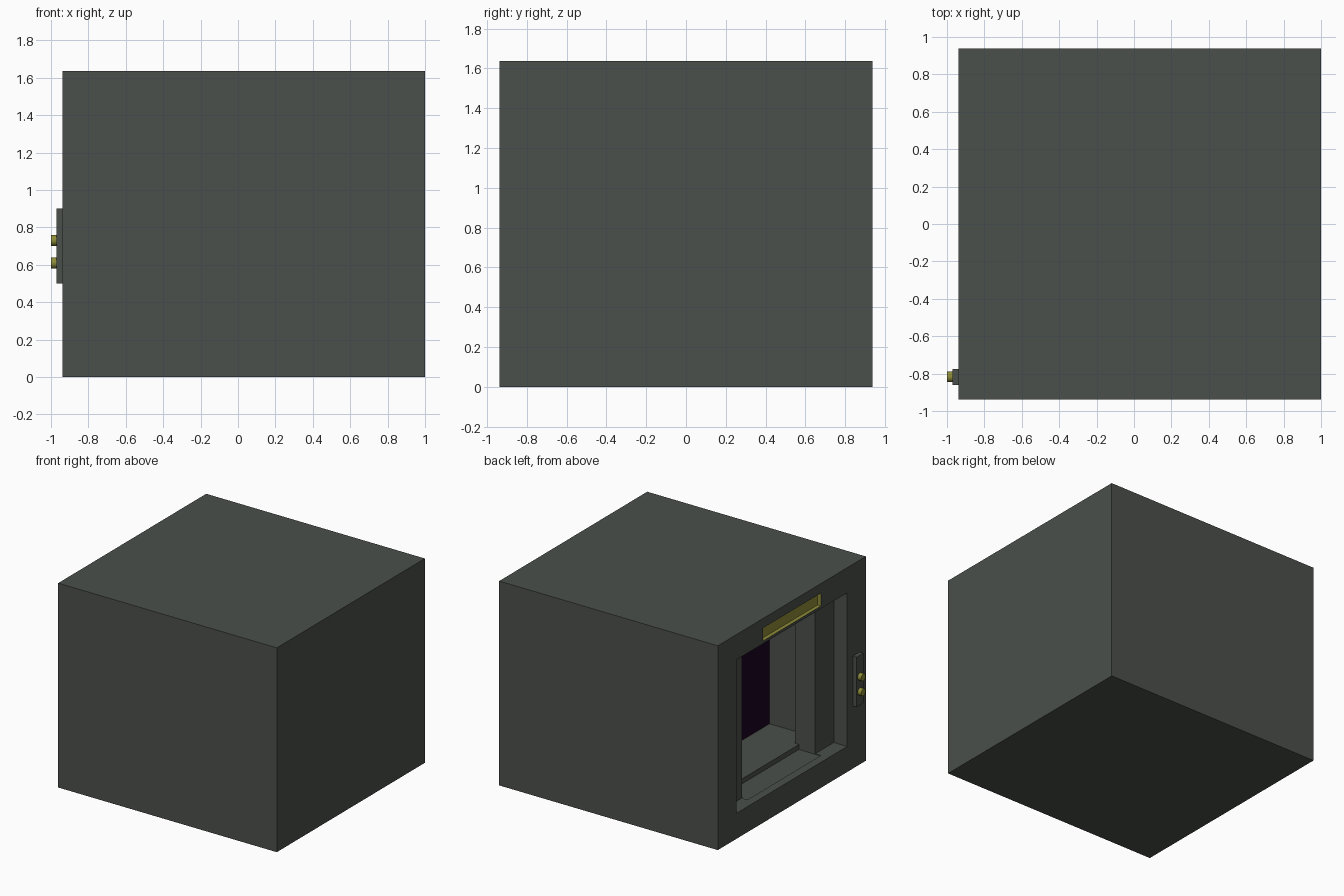
import bpy
import math

default = bpy.data.objects.get("Cube")
if default:
    bpy.data.objects.remove(default, do_unlink=True)


def material(name, rgb):
    mat = bpy.data.materials.new(name)
    mat.use_nodes = True
    colour = (*rgb, 1.0)
    mat.diffuse_color = colour
    shader = next(n for n in mat.node_tree.nodes if n.type == "BSDF_PRINCIPLED")
    shader.inputs["Base Color"].default_value = colour
    return mat


GREY = material("greenish grey", (0.07, 0.08, 0.069))
YELLOW = material("olive yellow", (0.27, 0.26, 0.04))
PURPLE = material("dark purple", (0.011, 0.0012, 0.014))


def box(name, xs, ys, zs, mat):
    """Box spanning the given ranges on each axis."""
    spans = (xs, ys, zs)
    bpy.ops.mesh.primitive_cube_add(size=1, location=[sum(s) / 2 for s in spans])
    obj = bpy.context.object
    obj.name = name
    obj.scale = [s[1] - s[0] for s in spans]
    bpy.ops.object.transform_apply(location=False, rotation=False, scale=True)
    obj.data.materials.append(mat)
    return obj


def carve(target, xs, ys, zs, mat=GREY):
    """Cut a box-shaped hollow whose walls take the given material."""
    cutter = box("cutter", xs, ys, zs, mat)
    cutter.hide_render = True
    mod = target.modifiers.new("cut", "BOOLEAN")
    mod.operation = "DIFFERENCE"
    mod.solver = "EXACT"
    mod.material_mode = "TRANSFER"
    mod.object = cutter
    bpy.context.view_layer.objects.active = target
    bpy.ops.object.modifier_apply(modifier=mod.name)
    bpy.data.objects.remove(cutter, do_unlink=True)


FACE = -0.938      # outer plane of the entrance side
FRAME = -0.82      # plane of the inner door frame
CABIN = -0.64      # where the cabin begins
BACK = -0.29       # cabin back wall
FLOOR = 0.24       # cabin floor height
TOP = 1.435        # head of the entrance

# Housing with stepped entrance, cabin and lit sign recess
housing = box("housing", (FACE, 1), (-0.937, 0.937), (0, 1.637), GREY)
carve(housing, (FACE - 0.1, FRAME), (-0.7, 0.7), (0.205, TOP))
carve(housing, (FRAME - 0.05, CABIN), (-0.465, 0.465), (0.2, TOP))
carve(housing, (CABIN - 0.001, BACK), (-0.635, 0.635), (FLOOR, TOP))
carve(housing, (FACE - 0.1, FACE + 0.03), (-0.367, 0.367), (1.457, 1.56), YELLOW)

# Cabin floor lip in the doorway and dark cabin back wall
box("cabin_threshold", (CABIN - 0.035, CABIN), (-0.465, 0.465), (0.2, FLOOR), GREY)
box("cabin_back_panel", (BACK - 0.006, BACK), (-0.635, 0.635), (FLOOR, TOP), PURPLE)

# Call panel with two round buttons
box("call_panel", (-0.97, FACE), (-0.86, -0.775), (0.5, 0.9), GREY)
for name, z in (("lower_button", 0.61), ("upper_button", 0.73)):
    bpy.ops.mesh.primitive_cylinder_add(
        vertices=24, radius=0.029, depth=0.03,
        location=(-0.985, -0.817, z), rotation=(0, math.pi / 2, 0))
    button = bpy.context.object
    button.name = name
    button.data.materials.append(YELLOW)
    bpy.ops.object.shade_smooth_by_angle(angle=math.radians(40))
